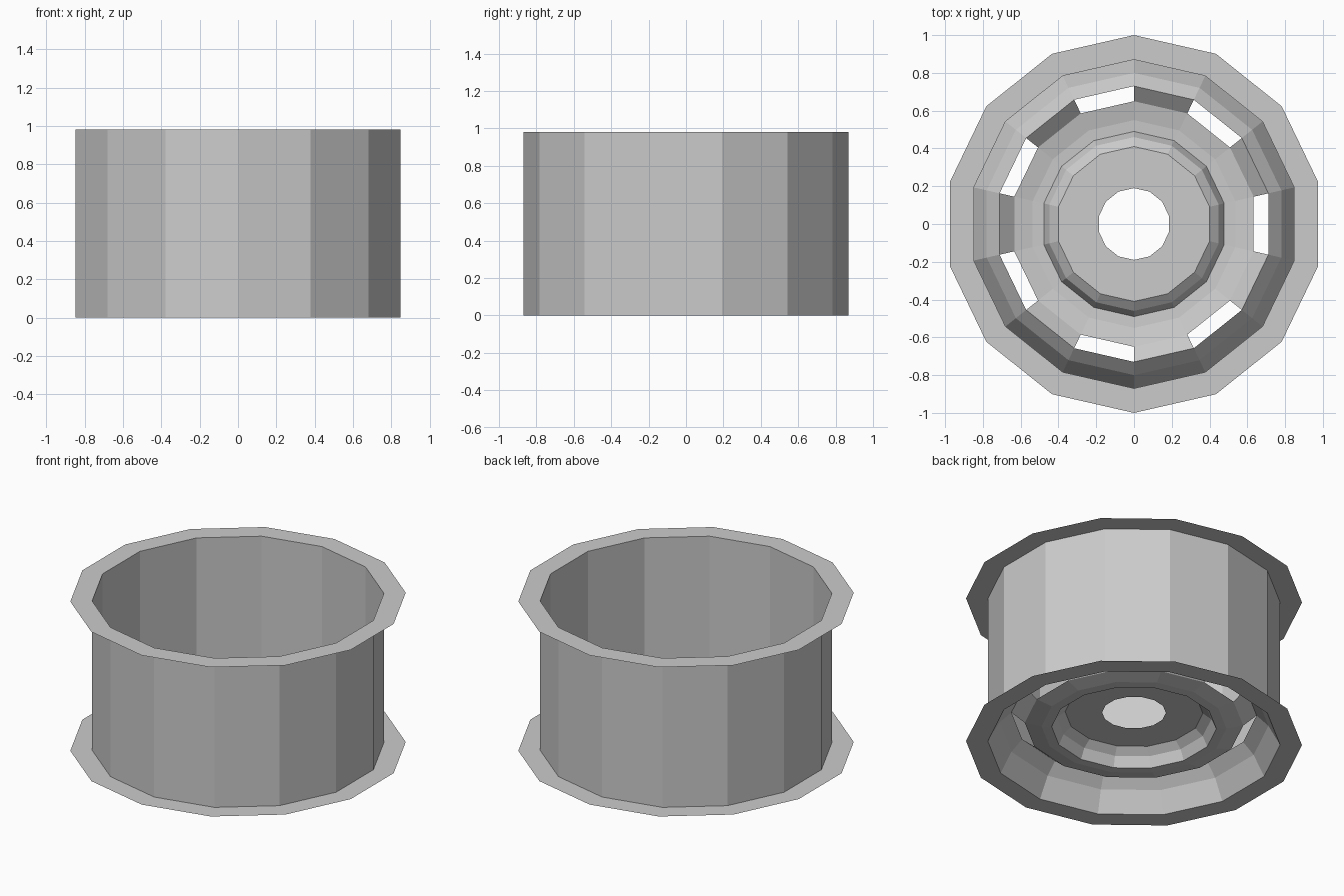
import bpy, bmesh, math

if "Cube" in bpy.data.objects:
    bpy.data.objects.remove(bpy.data.objects["Cube"])

SIDES = 14


def lathe(name, profile, keep=lambda k: True):
    """Revolve an open (radius, height) profile into flat-faced single-skin bands."""
    bm = bmesh.new()
    rings = []
    for r, z in profile:
        ring = []
        for k in range(SIDES):
            a = math.pi / 2 - 2 * math.pi * k / SIDES   # clockwise from +y
            ring.append(bm.verts.new((r * math.cos(a), r * math.sin(a), z)))
        rings.append(ring)
    for lo, hi in zip(rings, rings[1:]):
        for k in range(SIDES):
            if keep(k):
                n = (k + 1) % SIDES
                bm.faces.new((lo[k], lo[n], hi[n], hi[k]))
    bmesh.ops.recalc_face_normals(bm, faces=bm.faces)
    mesh = bpy.data.meshes.new(name)
    bm.to_mesh(mesh)
    bm.free()
    obj = bpy.data.objects.new(name, mesh)
    bpy.context.collection.objects.link(obj)
    return obj


# Straight barrel with a thin flange at each end
lathe("barrel_with_flanges", [(1.0, 0.0), (0.87, 0.0), (0.87, 0.98), (1.0, 0.98)])

# Dish rising inward from the lower rim
lathe("outer_dish", [(0.87, 0.0), (0.80, 0.13), (0.73, 0.20)])

# Alternating spokes leave seven open windows
lathe("spokes", [(0.73, 0.20), (0.65, 0.13)], keep=lambda k: k % 2 == 0)

# Inner ring and raised hub with a centre hole
lathe("hub", [(0.65, 0.13), (0.55, 0.108), (0.49, 0.105),
              (0.46, 0.17), (0.41, 0.21), (0.19, 0.21)])
